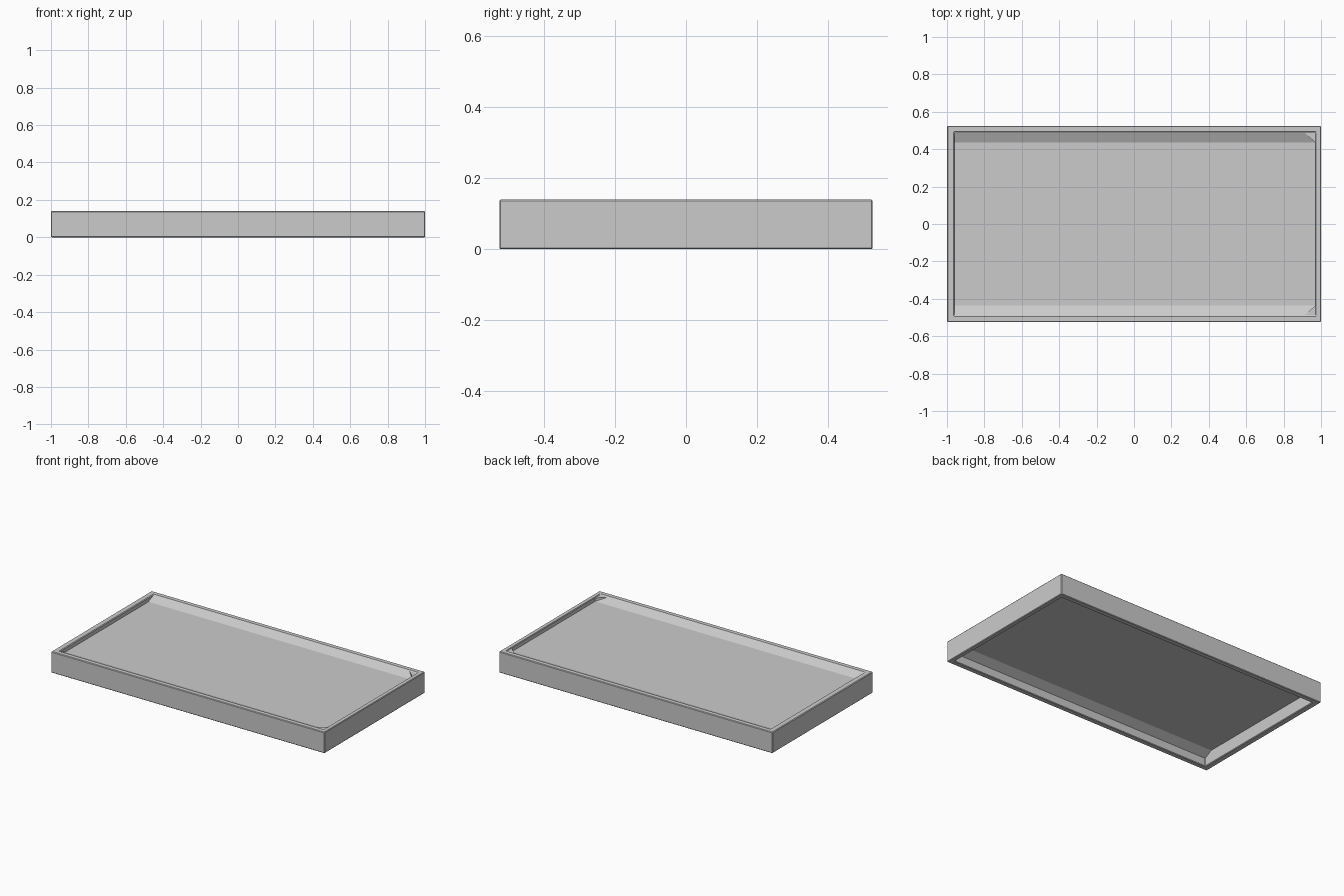
import bpy, bmesh

if "Cube" in bpy.data.objects:
    bpy.data.objects.remove(bpy.data.objects["Cube"])

HX, HY, H = 1.0, 0.525, 0.14        # outer half sizes and height
LEFT, RIGHT, IY = -0.96, 0.97, 0.49  # inner faces of the frame
Z0, Z1 = 0.085, 0.112                # panel underside and top


def finish(bm, name):
    bmesh.ops.recalc_face_normals(bm, faces=bm.faces)
    mesh = bpy.data.meshes.new(name)
    bm.to_mesh(mesh)
    bm.free()
    obj = bpy.data.objects.new(name, mesh)
    bpy.context.collection.objects.link(obj)
    return obj


def prism(name, base, offset):
    """Extrude a closed outline of 3D points along an offset."""
    bm = bmesh.new()
    face = bm.faces.new([bm.verts.new(p) for p in base])
    new = bmesh.ops.extrude_face_region(bm, geom=[face])["geom"]
    verts = [v for v in new if isinstance(v, bmesh.types.BMVert)]
    bmesh.ops.translate(bm, verts=verts, vec=offset)
    return finish(bm, name)


def rect(x0, x1, y0, y1, z):
    return [(x0, y0, z), (x1, y0, z), (x1, y1, z), (x0, y1, z)]


# Rectangular frame, open through the middle
bm = bmesh.new()
loops = [[bm.verts.new(p) for p in r] for r in (
    rect(-HX, HX, -HY, HY, 0), rect(-HX, HX, -HY, HY, H),
    rect(LEFT, RIGHT, -IY, IY, H), rect(LEFT, RIGHT, -IY, IY, 0))]
for k in range(4):
    a, b = loops[k], loops[(k + 1) % 4]
    for i in range(4):
        j = (i + 1) % 4
        bm.faces.new((a[i], a[j], b[j], b[i]))
frame = finish(bm, "frame")
bevel = frame.modifiers.new("soft_edges", 'BEVEL')
bevel.width = 0.004
bevel.segments = 1

# Recessed panel
prism("panel", rect(LEFT, RIGHT, -IY, IY, Z0), (0, 0, Z1 - Z0))

for s, side in ((-1, "front"), (1, "back")):
    # Sloping cove along each long side, above and below the panel
    profile = ((IY, H - 0.003), (0.435, Z1), (0.435, Z0), (IY, 0.055))
    prism(side + "_cove", [(LEFT, s * y, z) for y, z in profile],
          (RIGHT - LEFT, 0, 0))
    # Angled corner block at the right end
    prism(side + "_corner_block",
          [(0.91, s * IY, 0.055), (RIGHT, s * IY, 0.055), (RIGHT, s * 0.435, 0.055)],
          (0, 0, H - 0.06))
